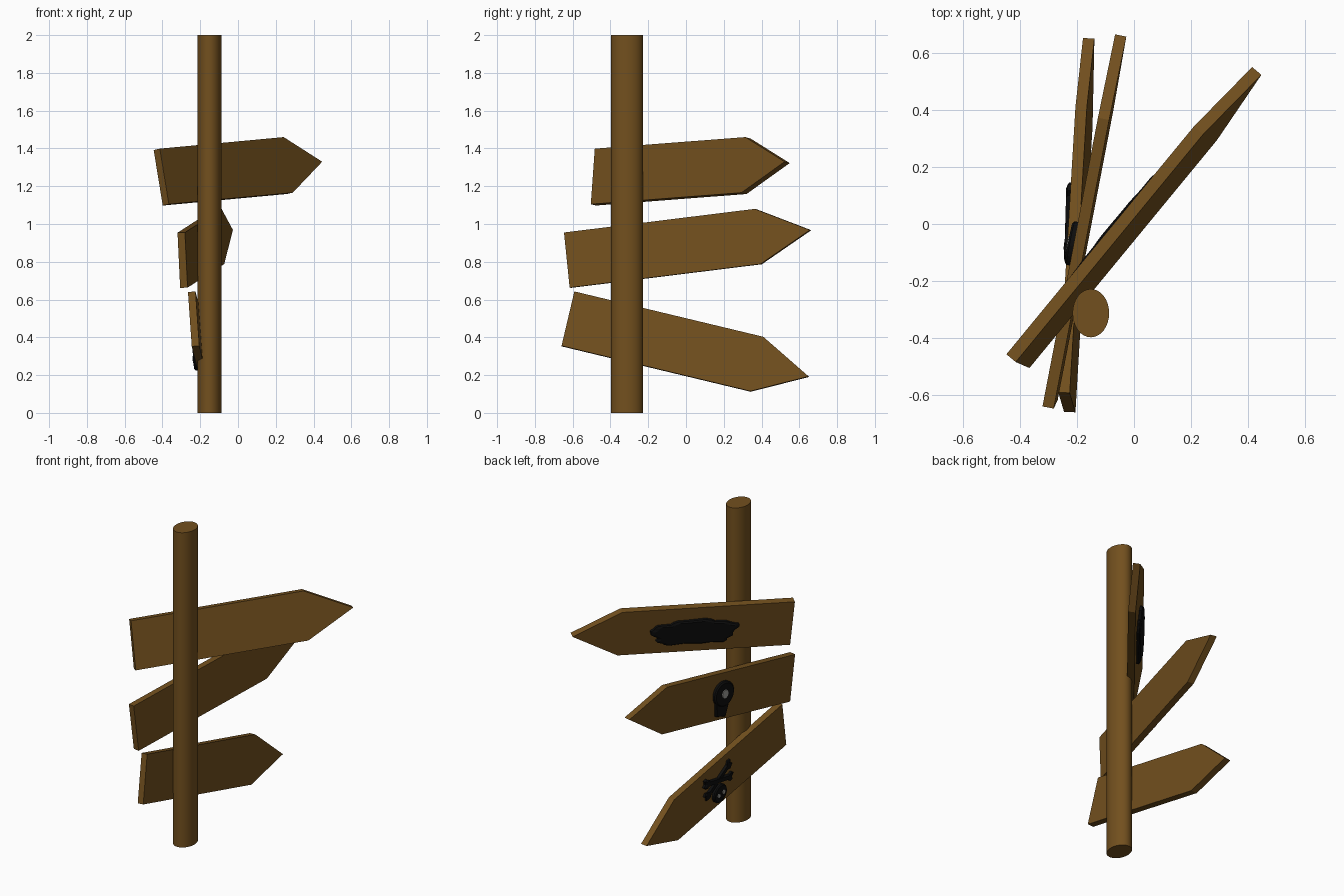
import bpy, bmesh, math
from mathutils import Vector

if "Cube" in bpy.data.objects:
    bpy.data.objects.remove(bpy.data.objects["Cube"])


def material(name, rgb):
    m = bpy.data.materials.new(name)
    m.diffuse_color = (*rgb, 1)
    m.use_nodes = True
    m.node_tree.nodes["Principled BSDF"].inputs["Base Color"].default_value = m.diffuse_color
    return m


WOOD = material("wood", (0.17, 0.08, 0.013))
PAINT = material("black_paint", (0.004, 0.004, 0.004))
PALE = material("pale_paint", (0.35, 0.35, 0.33))


def loft(name, rings, mat):
    """Closed solid through matching rings of points."""
    bm = bmesh.new()
    vs = [[bm.verts.new(p) for p in r] for r in rings]
    n = len(vs[0])
    bm.faces.new(vs[0])
    bm.faces.new(vs[-1])
    for lo, hi in zip(vs, vs[1:]):
        for i in range(n):
            j = (i + 1) % n
            bm.faces.new((lo[i], lo[j], hi[j], hi[i]))
    bmesh.ops.recalc_face_normals(bm, faces=bm.faces)
    me = bpy.data.meshes.new(name)
    bm.to_mesh(me)
    bm.free()
    me.materials.append(mat)
    ob = bpy.data.objects.new(name, me)
    bpy.context.collection.objects.link(ob)
    return ob


class Board:
    """Arrow board: o = lower blunt corner, u = straight length, v = height."""

    def __init__(self, name, o, u, v, thick):
        self.o, self.u, self.v = Vector(o), Vector(u), Vector(v)
        self.n = self.u.cross(self.v).normalized()
        self.thick = thick
        outline = [(0, 0), (1, 0), (1.274, 0.5), (1, 1), (0, 1)]
        front = [self.o + self.u * a + self.v * b for a, b in outline]
        loft(name, [front, [p - self.n * thick for p in front]], WOOD)

    def mark(self, name, a, b, pts, height=0.022, mat=PAINT):
        """Raised painted shape on the back; pts in units around (a, b)."""
        c = self.o + self.u * a + self.v * b - self.n * self.thick
        s, t = self.u.normalized(), self.v.normalized()

        def ring(k, h):
            return [c + s * x * k + t * y * k - self.n * h for x, y in pts]
        loft(name, [ring(1, -0.004), ring(1, height * 0.7), ring(0.9, height)], mat)


def ellipse(rx, ry, n=20, cx=0, cy=0):
    return [(cx + rx * math.cos(2 * math.pi * i / n),
             cy + ry * math.sin(2 * math.pi * i / n)) for i in range(n)]


# Post, slightly oval
bpy.ops.mesh.primitive_cylinder_add(vertices=32, radius=1, depth=2,
                                    end_fill_type='TRIFAN', location=(-0.151, -0.312, 1))
post = bpy.context.object
post.name = "post"
post.scale = (0.064, 0.0845, 1)
bpy.ops.object.transform_apply(location=False, rotation=False, scale=True)
bpy.ops.object.shade_smooth_by_angle()
post.data.materials.append(WOOD)

# Three arrow boards
top = Board("top_board", (-0.366, -0.504, 1.105), (0.656, 0.797, 0.061), (-0.048, 0.021, 0.294), 0.043)
mid = Board("middle_board", (-0.267, -0.616, 0.663), (0.194, 1.01, 0.125), (-0.014, -0.03, 0.292), 0.04)
low = Board("bottom_board", (-0.205, -0.659, 0.355), (0.06, 1.0, -0.24), (-0.02, 0.068, 0.288), 0.04)

# Ragged painted patch on the top board
patch = []
for i in range(40):
    t = 2 * math.pi * i / 40
    k = 1 + 0.07 * math.sin(5 * t) + 0.05 * math.sin(11 * t + 1)
    c, s = math.cos(t), math.sin(t)
    patch.append((0.25 * k * math.copysign(abs(c) ** 0.8, c),
                  0.08 * k * math.copysign(abs(s) ** 0.7, s)))
top.mark("top_patch", 0.57, 0.46, patch)

# Round head emblem with neck on the middle board
mid.mark("head_emblem", 0.55, 0.56, ellipse(0.078, 0.08, 24))
mid.mark("head_neck", 0.55, 0.22, [(-0.03, -0.045), (0.045, -0.035), (0.06, 0.06), (-0.05, 0.06)], 0.018)
mid.mark("head_face", 0.55, 0.57, ellipse(0.026, 0.03, 10), 0.026, PALE)

# Skull and crossed bones on the bottom board
low.mark("skull", 0.62, 0.28, ellipse(0.06, 0.058, 20))
for side in (-1, 1):
    low.mark("skull_eye", 0.62 + side * 0.022, 0.28, ellipse(0.013, 0.015, 8), 0.026, PALE)
    ang = side * math.radians(22)
    c, s = math.cos(ang), math.sin(ang)
    half = [(0.0, 0.014), (-0.10, 0.014), (-0.12, 0.03), (-0.14, 0.02), (-0.128, 0.0),
            (-0.14, -0.02), (-0.12, -0.03), (-0.10, -0.014)]
    bone = half + [(-x, -y) for x, y in half]
    low.mark("crossed_bone", 0.62, 0.6,
             [(x * c - y * s, x * s + y * c) for x, y in bone], 0.018 + 0.002 * side)
